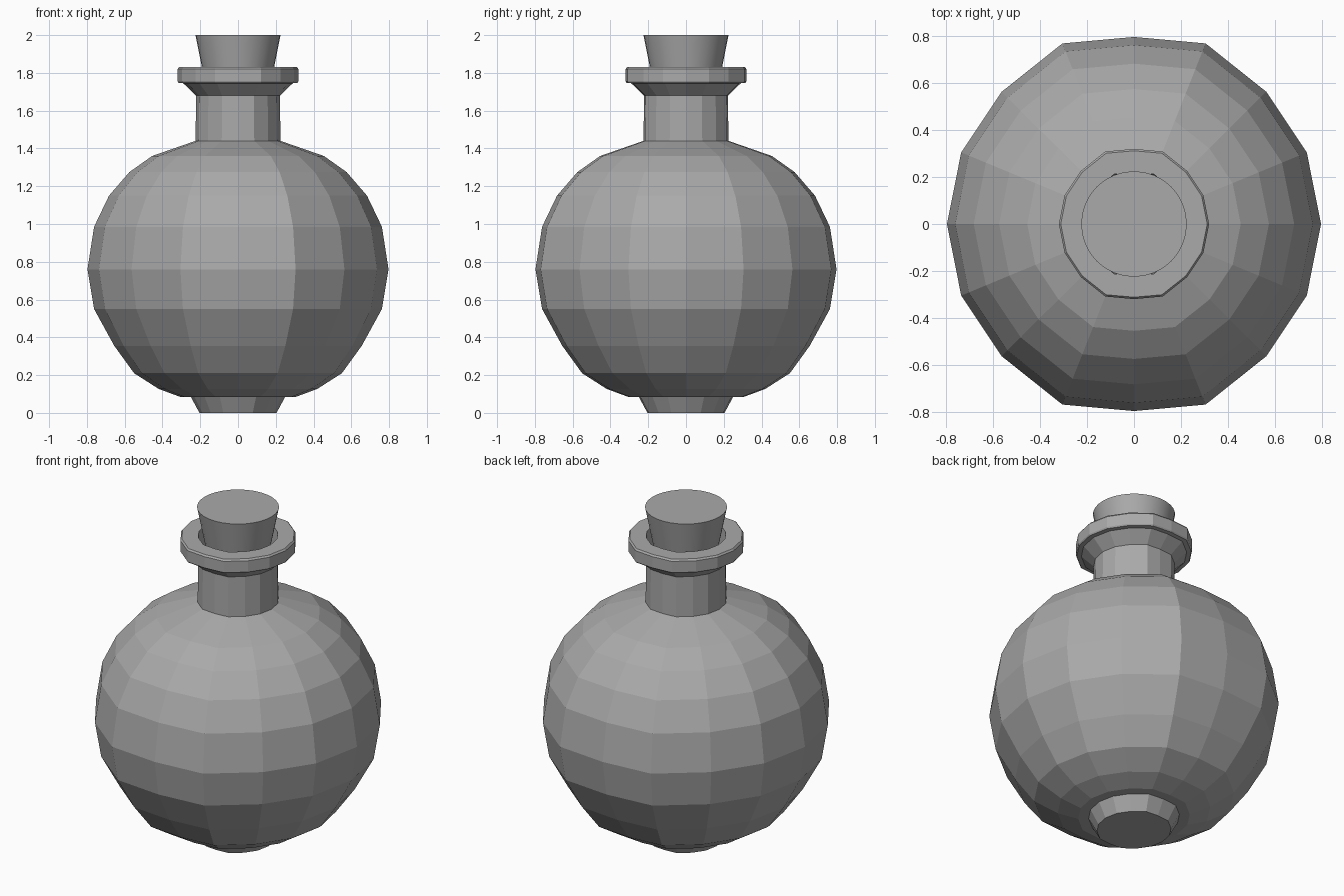
import bpy
import bmesh
import math

cube = bpy.data.objects.get("Cube")
if cube:
    bpy.data.objects.remove(cube, do_unlink=True)

grey = bpy.data.materials.new("plain_grey")
grey.use_nodes = True
grey.diffuse_color = (0.4, 0.4, 0.4, 1)
grey.node_tree.nodes["Principled BSDF"].inputs["Base Color"].default_value = (0.4, 0.4, 0.4, 1)


def lathe(name, profile, sides, stretch=1.0):
    """Turn a (radius, height) profile, capped at both ends.

    stretch pushes out the corners on either side of the front and back.
    """
    bm = bmesh.new()
    rings = []
    for r, z in profile:
        ring = []
        for i in range(sides):
            a = math.tau * i / sides
            x, y = r * math.cos(a), r * math.sin(a)
            beside_front = 0.8 < abs(math.sin(a)) < 0.99
            ring.append(bm.verts.new((x, y * (stretch if beside_front else 1), z)))
        rings.append(ring)
    for low, high in zip(rings, rings[1:]):
        for i in range(sides):
            j = (i + 1) % sides
            bm.faces.new((low[i], low[j], high[j], high[i]))
    bm.faces.new(rings[0][::-1])
    bm.faces.new(rings[-1])
    mesh = bpy.data.meshes.new(name)
    bm.to_mesh(mesh)
    bm.free()
    mesh.materials.append(grey)
    obj = bpy.data.objects.new(name, mesh)
    bpy.context.collection.objects.link(obj)
    return obj


# Faceted flask: foot, round belly, neck, flared lip and hollow mouth
foot = [(0.204, 0), (0.25, 0.085)]
belly = [(0.307, 0.085), (0.42, 0.127), (0.55, 0.21), (0.655, 0.355),
         (0.762, 0.55), (0.797, 0.76), (0.762, 0.985), (0.683, 1.15),
         (0.575, 1.275), (0.455, 1.36), (0.225, 1.44)]
neck = [(0.222, 1.68), (0.29, 1.745)]
lip = [(0.315, 1.747), (0.32, 1.755), (0.32, 1.82), (0.312, 1.83)]
mouth = [(0.22, 1.83), (0.2, 1.6)]
lathe("flask", foot + belly + neck + lip + mouth, 16, 1.045)

# Tapered stopper, smooth round the side
cork = lathe("cork", [(0.15, 1.62), (0.225, 2.0)], 32)
bpy.ops.object.select_all(action="DESELECT")
cork.select_set(True)
bpy.context.view_layer.objects.active = cork
bpy.ops.object.shade_smooth_by_angle(angle=math.radians(30))
